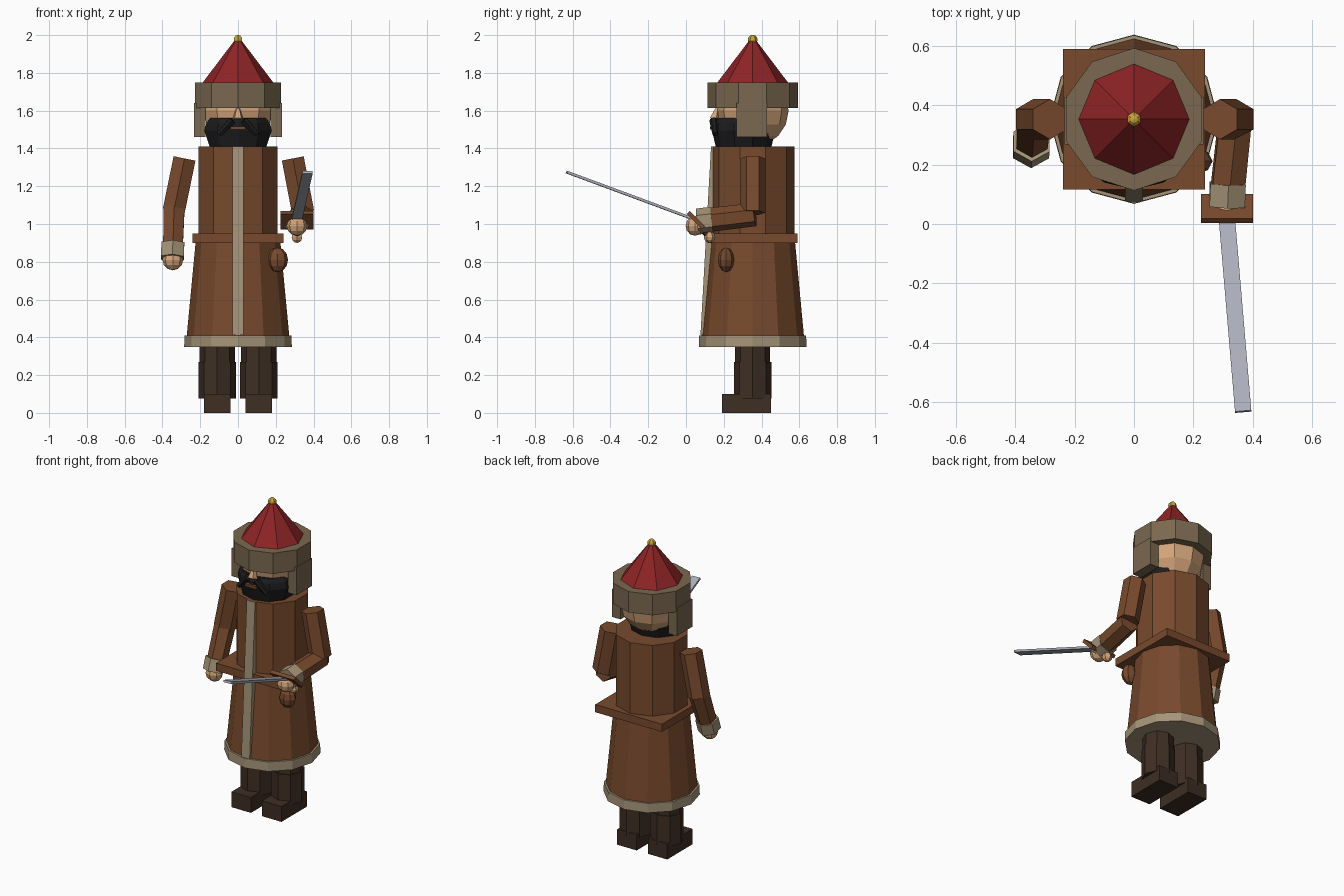
import bpy, bmesh, math
from mathutils import Vector, Matrix

if "Cube" in bpy.data.objects:
    bpy.data.objects.remove(bpy.data.objects["Cube"])

def mat(name, r, g, b):
    m = bpy.data.materials.new(name)
    lin = [((c / 255 + 0.055) / 1.055) ** 2.4 for c in (r, g, b)]
    m.diffuse_color = (*lin, 1)
    m.use_nodes = True
    m.node_tree.nodes["Principled BSDF"].inputs["Base Color"].default_value = m.diffuse_color
    return m

COAT = mat("coat_brown", 120, 74, 45)
FUR = mat("light_fur", 165, 148, 120)
HATFUR = mat("hat_fur", 122, 104, 80)
LEATHER = mat("dark_leather", 62, 46, 35)
RED = mat("hat_red", 142, 36, 38)
SKIN = mat("skin", 212, 165, 122)
BEARD = mat("beard_black", 28, 28, 30)
GOLD = mat("gold", 205, 165, 55)
STEEL = mat("steel", 172, 174, 186)

CY = 0.353  # body axis depth

def finish(name, bm, m):
    bmesh.ops.recalc_face_normals(bm, faces=bm.faces)
    me = bpy.data.meshes.new(name)
    bm.to_mesh(me)
    bm.free()
    me.materials.append(m)
    ob = bpy.data.objects.new(name, me)
    bpy.context.collection.objects.link(ob)
    return ob

def box(name, c, size, m, rot=None):
    bm = bmesh.new()
    mx = Matrix.Translation(c) @ (rot or Matrix()) @ Matrix.Diagonal((*size, 1))
    bmesh.ops.create_cube(bm, size=1, matrix=mx)
    return finish(name, bm, m)

def rod(name, a, b, r1, r2, sides, m):
    """Tapered prism from point a up to point b."""
    a, b = Vector(a), Vector(b)
    d = b - a
    q = Vector((0, 0, 1)).rotation_difference(d).to_matrix().to_4x4()
    bm = bmesh.new()
    bmesh.ops.create_cone(bm, cap_ends=True, segments=sides, radius1=r1, radius2=r2,
                          depth=d.length, matrix=Matrix.Translation((a + b) / 2) @ q)
    return finish(name, bm, m)

def drum(name, z0, z1, r1, r2, sides, m, x=0, y=CY):
    return rod(name, (x, y, z0), (x, y, z1), r1, r2, sides, m)

def ball(name, c, size, m, seg=8, rings=6):
    bm = bmesh.new()
    bmesh.ops.create_uvsphere(bm, u_segments=seg, v_segments=rings, radius=1,
                              matrix=Matrix.Translation(c) @ Matrix.Diagonal((*size, 1)))
    return finish(name, bm, m)

# Legs, boots, ear flaps and moustache, one per side
for side, s in (("left", -1), ("right", 1)):
    box(side + "_boot_foot", (s * 0.11, 0.32, 0.05), (0.14, 0.26, 0.10), LEATHER)
    drum(side + "_boot_shaft", 0.075, 0.27, 0.10, 0.10, 8, LEATHER, x=s * 0.11)
    drum(side + "_leg", 0.25, 0.42, 0.093, 0.093, 8, LEATHER, x=s * 0.11)
    box(side + "_ear_flap", (s * 0.203, 0.348, 1.55), (0.062, 0.16, 0.18), HATFUR)
    rod(side + "_moustache", (s * 0.10, 0.155, 1.475), (s * 0.03, 0.145, 1.55),
        0.015, 0.022, 6, BEARD)

# Coat
drum("skirt", 0.38, 0.95, 0.274, 0.22, 12, COAT)
drum("hem", 0.35, 0.41, 0.285, 0.283, 12, FUR)
drum("torso", 0.93, 1.41, 0.221, 0.221, 10, COAT)
box("belt", (0, CY, 0.925), (0.48, 0.475, 0.05), COAT)
ang = math.atan2(0.056, 1.0)
box("front_trim", (0, 0.122, 0.91), (0.06, 0.035, 1.0), FUR, Matrix.Rotation(-ang, 4, 'X'))
ball("pouch", (0.21, 0.212, 0.81), (0.055, 0.043, 0.065), COAT)

# Head
ball("head", (0, CY, 1.60), (0.19, 0.19, 0.19), SKIN, 10, 8)
rod("nose", (0, 0.15, 1.555), (0, 0.165, 1.61), 0.03, 0.012, 5, SKIN)
bm = bmesh.new()
rings = []
for z, rx, ry in ((1.40, 0.155, 0.145), (1.495, 0.187, 0.168), (1.535, 0.175, 0.165), (1.56, 0.155, 0.15)):
    rings.append([bm.verts.new((rx * math.cos(t), 0.305 + ry * math.sin(t), z))
                  for t in (math.tau * (i + 0.5) / 10 for i in range(10))])
for lo, hi in zip(rings, rings[1:]):
    for i in range(10):
        j = (i + 1) % 10
        bm.faces.new((lo[i], lo[j], hi[j], hi[i]))
bm.faces.new(rings[0][::-1])
bm.faces.new(rings[-1])
finish("beard", bm, BEARD)
box("mouth", (0, 0.138, 1.508), (0.08, 0.022, 0.018), COAT)

# Hat
drum("hat_brim", 1.615, 1.75, 0.24, 0.24, 10, HATFUR)
drum("hat_cone", 1.745, 1.98, 0.19, 0.012, 8, RED)
ball("hat_knob", (0, CY, 1.975), (0.026, 0.026, 0.026), GOLD, 6, 6)

# Hanging arm
rod("left_upper_arm", (-0.34, CY, 1.07), (-0.283, CY, 1.347), 0.068, 0.068, 6, COAT)
rod("left_forearm", (-0.345, 0.27, 0.86), (-0.338, 0.352, 1.09), 0.06, 0.064, 6, COAT)
rod("left_cuff", (-0.347, 0.255, 0.82), (-0.345, 0.278, 0.895), 0.07, 0.07, 6, FUR)
ball("left_hand", (-0.345, 0.25, 0.81), (0.055, 0.05, 0.055), SKIN)

# Raised arm
rod("right_upper_arm", (0.345, CY, 1.06), (0.29, CY, 1.347), 0.068, 0.068, 6, COAT)
rod("right_forearm", (0.315, 0.11, 1.02), (0.342, 0.365, 1.05), 0.064, 0.062, 6, COAT)
rod("right_cuff", (0.313, 0.06, 1.013), (0.316, 0.137, 1.022), 0.069, 0.069, 6, FUR)
ball("right_hand", (0.312, 0.048, 0.99), (0.055, 0.05, 0.052), SKIN)

# Sword
tilt = Matrix.Rotation(-math.radians(45), 4, 'X')
box("sword_guard", (0.313, 0.052, 1.02), (0.175, 0.115, 0.022), COAT, tilt)
rod("sword_grip", (0.312, 0.12, 0.935), (0.312, 0.03, 1.03), 0.016, 0.016, 6, LEATHER)
ball("sword_pommel", (0.312, 0.125, 0.93), (0.032, 0.03, 0.03), SKIN, 6, 6)
a, b = Vector((0.312, 0.03, 1.03)), Vector((0.368, -0.632, 1.275))
d = b - a
box("sword_blade", (a + b) / 2, (0.055, d.length, 0.014), STEEL,
    d.to_track_quat('Y', 'Z').to_matrix().to_4x4())
